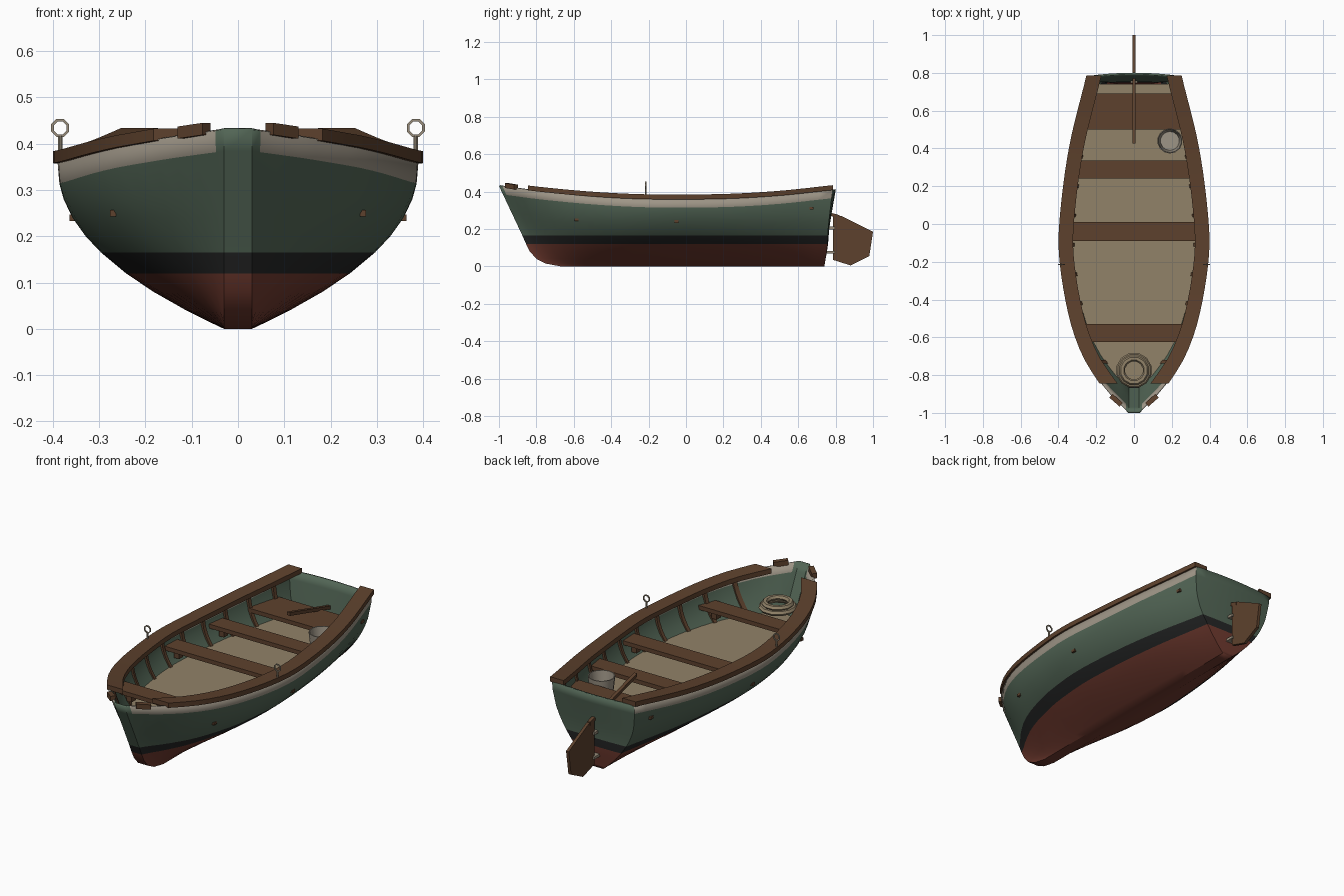
import bpy, bmesh, math
from mathutils import Vector

if "Cube" in bpy.data.objects:
    bpy.data.objects.remove(bpy.data.objects["Cube"])

def mat(name, c):
    m = bpy.data.materials.new(name)
    m.diffuse_color = (*c, 1)
    m.use_nodes = True
    m.node_tree.nodes["Principled BSDF"].inputs["Base Color"].default_value = m.diffuse_color
    return m

GREEN = mat("green paint", (.085, .132, .092))
RED = mat("red bottom paint", (.16, .042, .028))
BLACK = mat("black waterline", (.018, .019, .019))
CREAM = mat("cream trim", (.34, .3, .24))
WOOD = mat("brown wood", (.11, .053, .026))
TAN = mat("tan floor", (.285, .225, .14))
METAL = mat("dull metal", (.32, .27, .2))

def curve(pts, x):
    """Smooth interpolation through a few points."""
    n = len(pts)
    x = min(max(x, pts[0][0]), pts[-1][0])
    i = 0
    while i < n - 2 and x > pts[i + 1][0]:
        i += 1
    def slope(k):
        a, b = pts[max(k - 1, 0)], pts[min(k + 1, n - 1)]
        return (b[1] - a[1]) / (b[0] - a[0])
    (x0, y0), (x1, y1) = pts[i], pts[i + 1]
    h = x1 - x0
    t = (x - x0) / h
    return ((2*t**3 - 3*t*t + 1) * y0 + (t**3 - 2*t*t + t) * h * slope(i)
            + (3*t*t - 2*t**3) * y1 + (t**3 - t*t) * h * slope(i + 1))

# hull lines
PLAN = [(-1, 0), (-.9, .102), (-.84, .15), (-.7, .232), (-.5, .302), (-.2, .354),
        (0, .356), (.4, .305), (.785, .212)]
SHEER = [(-1, .43), (-.8, .403), (-.5, .375), (-.2, .361), (.2, .363), (.5, .38), (.785, .41)]
STEM = [(0, -.67), (.015, -.75), (.04, -.8), (.08, -.835), (.12, -.855), (.165, -.875), (.43, -1)]
STERN = [(0, .74), (.12, .757), (.2, .76), (.42, .785)]

def sheer(y):
    return curve(SHEER, y)

def width(s, z):
    y = -1 + 1.785 * s
    a, b = curve(STEM, z), curve(STERN, z)
    k = min(s / .2, 1)
    k = k * k * (3 - 2 * k)
    t = min(z / sheer(y), 1)
    p = 1.45 + .75 * min(s / .3, 1)
    y += (a + (b - a) * s - y) * k
    return .03 + curve(PLAN, y) * (1 - (1 - t) ** p)

def half(y, z):
    a, b = curve(STEM, z), curve(STERN, z)
    return width(min(max((y - a) / (b - a), 0), 1), z)

def finish(name, bm, mats, smooth=35):
    bmesh.ops.recalc_face_normals(bm, faces=bm.faces)
    me = bpy.data.meshes.new(name)
    bm.to_mesh(me)
    bm.free()
    for m in mats:
        me.materials.append(m)
    ob = bpy.data.objects.new(name, me)
    bpy.context.collection.objects.link(ob)
    bpy.context.view_layer.objects.active = ob
    ob.select_set(True)
    bpy.ops.object.shade_smooth_by_angle(angle=math.radians(smooth))
    ob.select_set(False)
    return ob

def loft(name, sections, m, closed=False):
    """Join closed cross-sections into a solid (or a closed ring)."""
    bm = bmesh.new()
    R = [[bm.verts.new(p) for p in s] for s in sections]
    n = len(R[0])
    for a, b in zip(R, R[1:] + R[:1] if closed else R[1:]):
        for k in range(n):
            bm.faces.new((a[k], a[(k + 1) % n], b[(k + 1) % n], b[k]))
    if not closed:
        bm.faces.new(R[0])
        bm.faces.new(R[-1])
    return finish(name, bm, [m])

def box(name, c, d, m):
    x, y, z = (v / 2 for v in d)
    return loft(name, [[(c[0]+i*x, c[1]+q*y, c[2]+j*z) for i, j in ((-1, -1), (1, -1), (1, 1), (-1, 1))]
                       for q in (-1, 1)], m)

def lathe(name, c, prof, m, n=16, axis='z'):
    secs = []
    for i in range(n):
        a = 2 * math.pi * (i + .5) / n
        secs.append([(c[0]+r*math.cos(a), c[1]+r*math.sin(a), c[2]+h) if axis == 'z' else
                     (c[0]+r*math.cos(a), c[1]+h, c[2]+r*math.sin(a)) for r, h in prof])
    return loft(name, secs, m, True)

# hull shell with painted bands
S = [0, .01, .03, .055] + [.08 + .92 * i / 24 for i in range(25)]
bm = bmesh.new()
grid = []
for s in S:
    top = sheer(-1 + 1.785 * s)
    col = []
    for z in (0, .015, .04, .08, .12, .165, .2, .24, .28, top - .046, top):
        a, b = curve(STEM, z), curve(STERN, z)
        y, w = a + (b - a) * s, width(s, z)
        col.append([bm.verts.new((k * w, y, z)) for k in (-1, 1)])
    grid.append(col)
def paint(f, row, band=False):
    f.material_index = 1 if row < 4 else 2 if row == 4 else 3 if band and row == 9 else 0
for i in range(len(S) - 1):
    for j in range(10):
        for k in (0, 1):
            paint(bm.faces.new((grid[i][j][k], grid[i+1][j][k], grid[i+1][j+1][k], grid[i][j+1][k])), j, i > 0)
    bm.faces.new((grid[i][0][0], grid[i][0][1], grid[i+1][0][1], grid[i+1][0][0])).material_index = 1
for j in range(10):
    paint(bm.faces.new((grid[0][j][0], grid[0][j][1], grid[0][j+1][1], grid[0][j+1][0])), j)
# bowed transom
N = 8
rows = []
for l, r in grid[-1]:
    row = [l]
    for q in range(1, N):
        u = q / N
        p = l.co.lerp(r.co, u)
        p.y += .017 * (1 - (2*u - 1) ** 2) * (p.z / .41) ** 1.5
        row.append(bm.verts.new(p))
    rows.append(row + [r])
for j in range(10):
    for q in range(N):
        paint(bm.faces.new((rows[j][q], rows[j][q+1], rows[j+1][q+1], rows[j+1][q])), j)
hull = finish("hull", bm, [GREEN, RED, BLACK, CREAM], 30)
mod = hull.modifiers.new("thickness", 'SOLIDIFY')
mod.thickness = .01
mod.offset = -1

# floor and seats
def plank(name, ys, z, t, m, gap):
    loft(name, [[(-w, y, z), (w, y, z), (w, y, z - t), (-w, y, z - t)]
                for y in ys for w in [half(y, z - t * .5) - gap]], m)
FLOOR = .21
plank("floor", [-.845 + 1.585 * i / 24 for i in range(25)], FLOOR, .012, TAN, .006)
for y0, y1 in ((-.625, -.53), (-.09, .01), (.24, .335), (.5, .69)):
    plank("seat", [y0, y1], .3, .022, WOOD, .01)
    for k in (-1, 1):
        y = (y0 + y1) / 2
        x = min(half(y - .02, .235), half(y + .02, .235)) - .03
        box("seat_knee", (k * x, y, .257), (.03, .035, .045), WOOD)

# gunwales, bow chocks, ribs, oarlocks, plugs on both sides
def rail(name, y0, y1, n, k, out, w, lo, hi):
    secs = []
    for i in range(n + 1):
        y = y0 + (y1 - y0) * i / n
        z = sheer(y)
        e = .02
        sl = (half(min(y + e, .785), z) - half(y - e, z)) / (min(y + e, .785) - y + e)
        a = half(y, z) + out
        b = max(a - w * math.hypot(1, sl), .02)
        secs.append([(k*a, y, z+lo), (k*a, y, z+hi), (k*b, y, z+hi), (k*b, y, z+lo)])
    loft(name, secs, WOOD)

for k in (-1, 1):
    rail("gunwale", -.845, .785, 26, k, .01, .077, -.002, .024)
    # chock: short block lying along the rail
    c, u, v = Vector((k*.095, -.933, 0)), Vector((k*.75, .66, 0)) * .036, Vector((k*.66, -.75, 0)) * .013
    loft("bow_chock", [[c + u*q + v*i + Vector((0, 0, z)) for i, z in
                        ((-1, .415 - q*.004), (1, .415 - q*.004), (1, .441 - q*.004), (-1, .441 - q*.004))]
                       for q in (-1, 1)], WOOD)
    for i in range(10):
        y = -.73 + i * .155
        secs = []
        for q in range(6):
            z = .2 + (sheer(y) - .2) * q / 5
            secs.append([(k * (half(y + d, z) - o), y + d, z) for d, o in
                         ((-.009, .007), (.009, .007), (.009, .022), (-.009, .022))])
        loft("rib", secs, WOOD)
    c = (k * .384, -.215)
    lathe("oarlock_pin", (*c, 0), [(.0005, .375), (.005, .375), (.005, .417), (.0005, .417)], METAL, 8)
    lathe("oarlock_ring", (*c, .434), [(.015, -.003), (.021, -.003), (.021, .003), (.015, .003)], METAL, 8, 'y')
    for y, z in ((-.585, .25), (-.05, .24), (.67, .31)):
        box("hull_plug", (k * half(y, z), y, z), (.013, .022, .014), WOOD)

# rudder, tiller and hinges
side = [(.785, .27), (.83, .27), (1, .185), (.98, .055), (.88, .005), (.785, .035)]
loft("rudder", [[(x, y, z) for y, z in side] for x in (-.008, .008)], WOOD)
loft("tiller", [[(i*.009, y, z + j*.009) for i, j in ((-1, -1), (1, -1), (1, 1), (-1, 1))]
                for y, z in ((.425, .375), (.82, .265))], WOOD)
for z in (.205, .075):
    box("rudder_hinge", (0, .772, z), (.035, .05, .014), METAL)

# bucket and rope coil
lathe("bucket", (.19, .44, FLOOR), [(.001, 0), (.054, 0), (.067, .115), (.062, .115), (.05, .01), (.001, .01)], CREAM, 14)
for r, z in ((.079, .28), (.064, .3)):
    prof = [(r + .016*math.cos(a*math.pi/3), .014*math.sin(a*math.pi/3)) for a in range(6)]
    lathe("rope_coil", (0, -.775, z), prof, TAN, 12)
